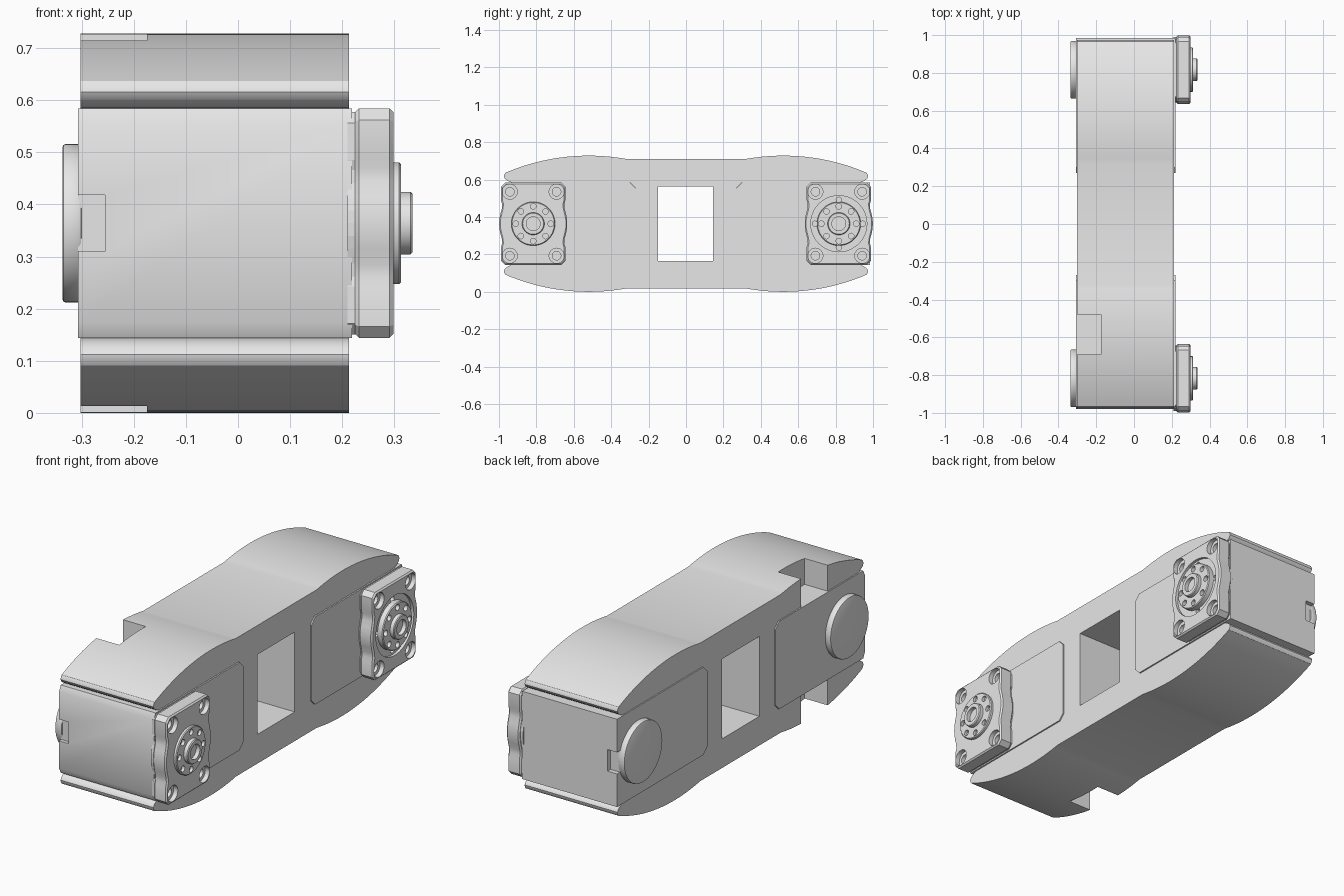
import bpy, bmesh
from math import sin, cos, pi, sqrt, radians

if "Cube" in bpy.data.objects:
    bpy.data.objects.remove(bpy.data.objects["Cube"])

MID = 0.364      # height of the symmetry plane
AXIS = 0.817     # distance of each motor axis from the centre

grey = bpy.data.materials.new("light_grey")
grey.use_nodes = True
colour = (0.8, 0.8, 0.8, 1)
grey.diffuse_color = colour
grey.node_tree.nodes["Principled BSDF"].inputs["Base Color"].default_value = colour


def circle(y, z, r, n=48):
    return [(y + r * cos(2 * pi * i / n), z + r * sin(2 * pi * i / n)) for i in range(n)]


def rect(y0, y1, z0, z1):
    return [(y0, z0), (y1, z0), (y1, z1), (y0, z1)]


def prisms(name, pieces):
    """One object from side outlines (y, z about MID), each extruded from x0 to x1."""
    bm = bmesh.new()
    for outline, x0, x1 in pieces:
        face = bm.faces.new([bm.verts.new((x0, y, z + MID)) for y, z in outline])
        ext = bmesh.ops.extrude_face_region(bm, geom=[face], use_keep_orig=True)
        verts = [v for v in ext["geom"] if isinstance(v, bmesh.types.BMVert)]
        bmesh.ops.translate(bm, verts=verts, vec=(x1 - x0, 0, 0))
    bmesh.ops.recalc_face_normals(bm, faces=bm.faces)
    mesh = bpy.data.meshes.new(name)
    bm.to_mesh(mesh)
    bm.free()
    mesh.materials.append(grey)
    obj = bpy.data.objects.new(name, mesh)
    bpy.context.collection.objects.link(obj)
    return obj


def activate(obj):
    bpy.ops.object.select_all(action='DESELECT')
    obj.select_set(True)
    bpy.context.view_layer.objects.active = obj


def bevel(obj, width, segments=1):
    mod = obj.modifiers.new("edge_bevel", 'BEVEL')
    mod.width, mod.segments = width, segments
    mod.limit_method, mod.angle_limit = 'ANGLE', radians(60)
    activate(obj)
    bpy.ops.object.modifier_apply(modifier=mod.name)


def cut(obj, pieces):
    cutter = prisms("cutter", pieces)
    cutter.hide_render = True
    mod = obj.modifiers.new("cut", 'BOOLEAN')
    mod.operation, mod.solver, mod.object = 'DIFFERENCE', 'EXACT', cutter
    activate(obj)
    bpy.ops.object.modifier_apply(modifier=mod.name)
    bpy.data.objects.remove(cutter)


def smooth(obj):
    activate(obj)
    bpy.ops.object.shade_smooth_by_angle(angle=radians(28))


# Link frame: arched arms above and below an open slot at each end
R = 1.13
quarter = []
for i in range(25):
    y = 0.32 + 0.645 * i / 24
    quarter.append((y, MID - R + sqrt(R * R - (y - 0.52) ** 2)))
quarter += [(0.972, 0.262), (0.974, 0.252), (0.968, 0.24), (0.953, 0.229),
            (0.935, 0.221), (0.3, 0.221), (0.27, 0.191)]
right = quarter + [(y, -z) for y, z in reversed(quarter)]
frame = prisms("link_frame", [(right + [(-y, -z) for y, z in right], -0.302, 0.213)])
cut(frame, [(rect(-0.15, 0.145, -0.2, 0.2), -0.5, 0.5)])        # centre window
cut(frame, [(rect(-0.69, -0.48, -0.5, 0.5), -0.5, -0.175)])     # cable notch
smooth(frame)

# Outline of the motor flange: chamfered corners and bulging sides
corner = [(0.15, 0.22), (0.172, 0.198), (0.172, 0.125), (0.166, 0.105),
          (0.168, 0.08), (0.176, 0.05), (0.181, 0.025)]
half = corner + [(0.182, 0)] + [(y, -z) for y, z in reversed(corner)]
flange_outline = half + [(-y, -z) for y, z in half]

for side, label in ((-1, "front"), (1, "back")):
    axis = side * AXIS

    # Motor body, filling the slot
    end = [(0.98, 0.19), (0.965, 0.22)] if side < 0 else [(0.985, 0.22)]
    top = end + [(0.3, 0.22), (0.27, 0.19)]
    outline = [(side * y, z) for y, z in top + [(y, -z) for y, z in reversed(top)]]
    body = prisms(label + "_motor_body", [(outline, -0.307, 0.219)])
    ends = sorted((side * 0.962, side * 1.1))
    cut(body, [(rect(*ends, -0.054, 0.054), -0.4, -0.255)])     # cable slot
    smooth(body)

    # Rear bearing cap
    cap = prisms(label + "_bearing_cap", [(circle(axis, 0, 0.152, 64), -0.337, -0.3)])
    bevel(cap, 0.006, 2)
    smooth(cap)

    # Recessed neck between body and flange
    prisms(label + "_flange_neck",
           [([(axis + y * 0.95, z * 0.97) for y, z in flange_outline], 0.21, 0.235)])

    # Output flange with counterbored screw holes
    flange = prisms(label + "_flange",
                    [([(axis + y, z) for y, z in flange_outline], 0.225, 0.298)])
    bevel(flange, 0.007)
    spots = [(axis + a * 0.125, b * 0.171) for a in (-1, 1) for b in (-1, 1)]
    cut(flange, [(circle(y, z, 0.04, 24), 0.275, 0.4) for y, z in spots])
    cut(flange, [(circle(y, z, 0.023, 16), 0.24, 0.4) for y, z in spots])
    if side > 0:
        cut(flange, [(circle(axis, 0, 0.15), 0.284, 0.4)])
        pins = [(axis + 0.128 * cos(k * pi / 2), 0.128 * sin(k * pi / 2)) for k in range(4)]
        cut(flange, [(circle(y, z, 0.014, 16), 0.26, 0.4) for y, z in pins])
    smooth(flange)

    # Output horn with a ring of bolt holes
    horn = prisms(label + "_horn", [(circle(axis, 0, 0.117), 0.27, 0.313)])
    bevel(horn, 0.004)
    ring = [(axis + 0.093 * cos(k * pi / 4), 0.093 * sin(k * pi / 4)) for k in range(8)]
    cut(horn, [(circle(y, z, 0.015, 16), 0.292, 0.4) for y, z in ring])
    smooth(horn)

    # Hollow centre hub
    hub = prisms(label + "_hub", [(circle(axis, 0, 0.06), 0.3, 0.335)])
    bevel(hub, 0.004)
    cut(hub, [(circle(axis, 0, 0.037, 32), 0.315, 0.4)])
    smooth(hub)
